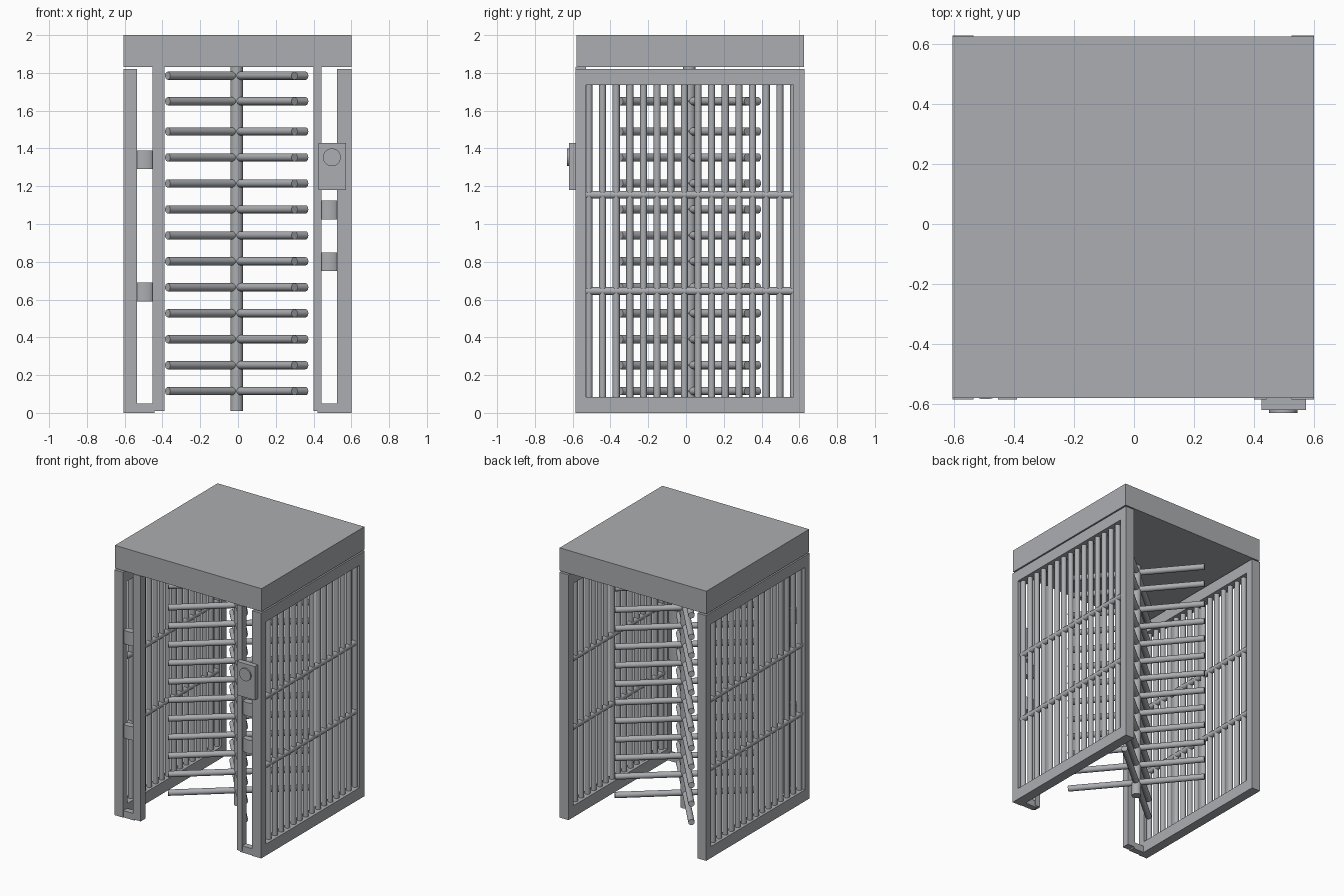
import bpy, bmesh, math
from mathutils import Vector, Matrix

if "Cube" in bpy.data.objects:
    bpy.data.objects.remove(bpy.data.objects["Cube"], do_unlink=True)

COLOUR = (0.41, 0.42, 0.44, 1.0)
steel = bpy.data.materials.new("steel_grey")
steel.use_nodes = True
steel.diffuse_color = COLOUR
steel.node_tree.nodes["Principled BSDF"].inputs["Base Color"].default_value = COLOUR


def add_box(bm, x0, x1, y0, y1, z0, z1):
    centre = Vector((x0 + x1, y0 + y1, z0 + z1)) / 2
    size = Matrix.Diagonal((x1 - x0, y1 - y0, z1 - z0, 1))
    bmesh.ops.create_cube(bm, size=1, matrix=Matrix.Translation(centre) @ size)


def add_rod(bm, start, end, radius, flatten=1.0, sides=20):
    a, b = Vector(start), Vector(end)
    turn = (b - a).to_track_quat("Z", "Y").to_matrix().to_4x4()
    matrix = Matrix.Translation((a + b) / 2) @ Matrix.Diagonal((1, flatten, 1, 1)) @ turn
    bmesh.ops.create_cone(bm, cap_ends=True, segments=sides, radius1=radius,
                          radius2=radius, depth=(b - a).length, matrix=matrix)


def finish(name, bm, smooth=False):
    mesh = bpy.data.meshes.new(name)
    bm.to_mesh(mesh)
    bm.free()
    mesh.materials.append(steel)
    obj = bpy.data.objects.new(name, mesh)
    bpy.context.collection.objects.link(obj)
    if smooth:
        bpy.ops.object.select_all(action="DESELECT")
        obj.select_set(True)
        bpy.context.view_layer.objects.active = obj
        bpy.ops.object.shade_smooth_by_angle(angle=math.radians(40))
    return obj


def box(name, *bounds):
    bm = bmesh.new()
    add_box(bm, *bounds)
    return finish(name, bm)


# Canopy
FRONT, BACK = -0.585, 0.628
box("canopy", -0.605, 0.6, -0.58, 0.625, 1.83, 2.0)

# Side panels: rectangular frame, upright bars, two cross bars
WIN_FRONT, WIN_BACK, WIN_LOW, WIN_HIGH = -0.53, 0.57, 0.085, 1.735
for side, inner, outer in (("right", -0.535, -0.605), ("left", 0.525, 0.6)):
    x0, x1 = sorted((inner, outer))
    mid = (x0 + x1) / 2
    bm = bmesh.new()
    add_box(bm, x0, x1, FRONT, WIN_FRONT, 0, 1.82)
    add_box(bm, x0, x1, WIN_BACK, BACK, 0, 1.82)
    add_box(bm, x0, x1, WIN_FRONT, WIN_BACK, 0, WIN_LOW)
    add_box(bm, x0, x1, WIN_FRONT, WIN_BACK, WIN_HIGH, 1.82)
    finish(side + "_frame", bm)

    bm = bmesh.new()
    for i in range(16):
        y = -0.514 + i * 0.0722
        add_rod(bm, (mid, y, WIN_LOW), (mid, y, WIN_HIGH), 0.019)
    finish(side + "_upright_bars", bm, True)

    bm = bmesh.new()
    for z in (0.645, 1.155):
        add_rod(bm, (mid, WIN_FRONT, z), (mid, WIN_BACK, z), 0.021)
    finish(side + "_cross_bars", bm, True)

# Inner front posts with their foot ties and round spacers
for side, x0, x1, gap0, gap1, heights in (
        ("right", -0.453, -0.39, -0.535, -0.453, (0.64, 1.34)),
        ("left", 0.4, 0.442, 0.442, 0.525, (0.8, 1.075))):
    box(side + "_inner_post", x0, x1, FRONT, WIN_FRONT, 0.01, 1.83)
    box(side + "_foot_tie", gap0 - 0.02, gap1 + 0.01, -0.58, -0.535, 0, 0.05)
    bm = bmesh.new()
    x, y = (gap0 + gap1) / 2, (FRONT + WIN_FRONT) / 2
    for z in heights:
        add_rod(bm, (x, 0, z - 0.05), (x, 0, z + 0.05), 0.05, flatten=0.52)
    bmesh.ops.translate(bm, verts=bm.verts, vec=(0, y, 0))
    finish(side + "_spacers", bm, True)

# Control box with round dial
box("control_box", 0.425, 0.572, -0.62, -0.58, 1.18, 1.43)
bm = bmesh.new()
add_rod(bm, (0.497, -0.619, 1.353), (0.497, -0.63, 1.353), 0.047, sides=32)
finish("control_dial", bm, True)

# Rotor column
AXIS = Vector((-0.007, 0.018, 0))
bm = bmesh.new()
add_rod(bm, AXIS + Vector((0, 0, 0.01)), AXIS + Vector((0, 0, 1.83)), 0.033, sides=32)
finish("rotor_column", bm, True)

# Four wings of stacked rotor arms
levels = [0.115 + i * 0.1375 for i in range(11)] + [1.65, 1.785]
for wing in range(4):
    angle = math.radians(40 + 90 * wing)
    reach = Vector((math.cos(angle), math.sin(angle), 0))
    bm = bmesh.new()
    for z in levels:
        base = AXIS + Vector((0, 0, z))
        add_rod(bm, base + reach * 0.015, base + reach * 0.477, 0.0215)
    finish("rotor_wing_%d" % (wing + 1), bm, True)
